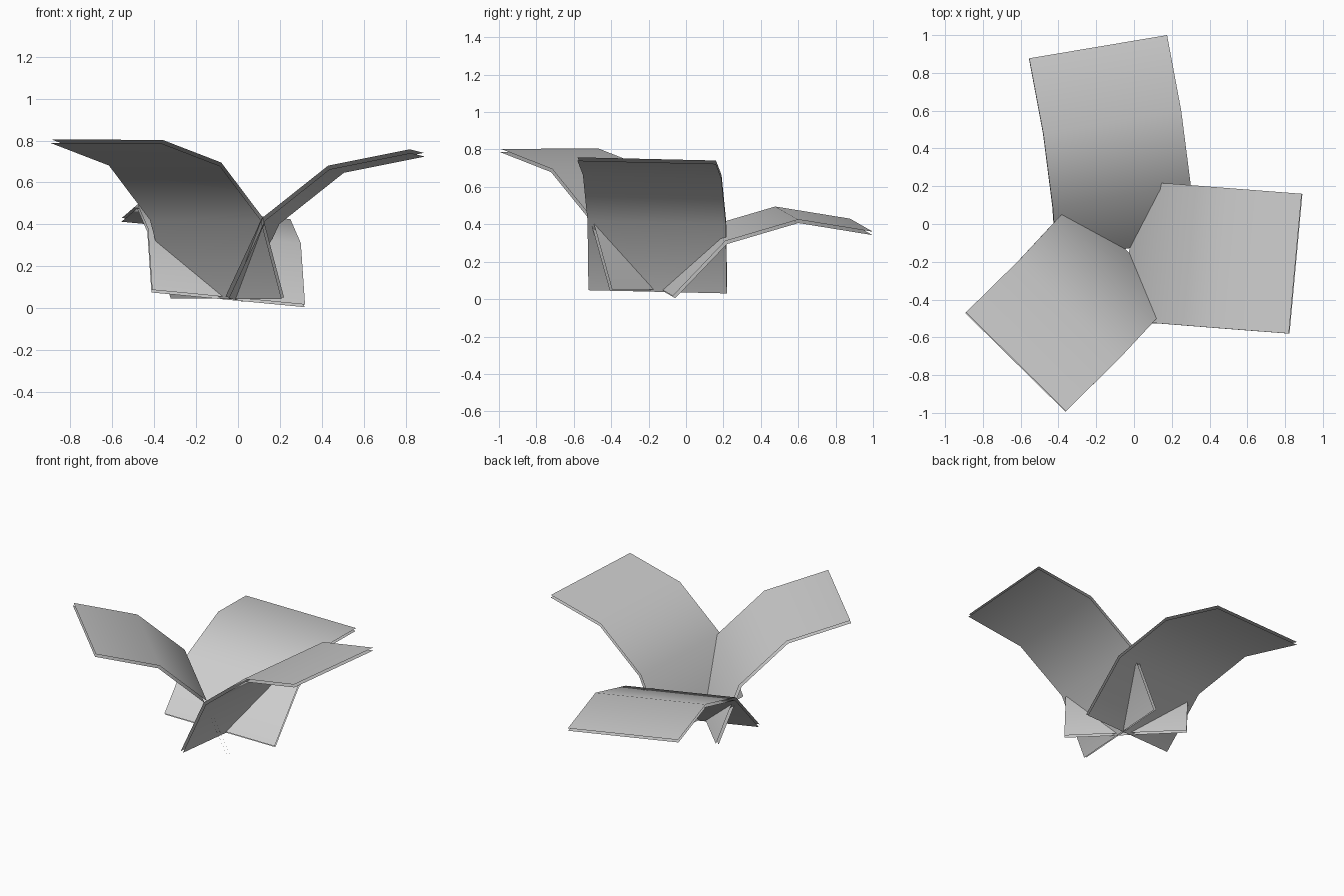
import bpy
from mathutils import Vector

cube = bpy.data.objects.get("Cube")
if cube:
    bpy.data.objects.remove(cube)

# One plain grey for every sheet
grey = bpy.data.materials.new("light_grey")
grey.use_nodes = True
colour = (0.6, 0.6, 0.6, 1)
grey.diffuse_color = colour
grey.node_tree.nodes["Principled BSDF"].inputs["Base Color"].default_value = colour


def bent_panel(name, edge, across):
    """Sweep a folded edge path sideways, then double it into two open layers."""
    across = Vector(across)
    verts = [p for e in edge for p in (Vector(e), Vector(e) + across)]
    faces = [(2 * i, 2 * i + 2, 2 * i + 3, 2 * i + 1) for i in range(len(edge) - 1)]
    mesh = bpy.data.meshes.new(name)
    mesh.from_pydata(verts, [], faces)
    mesh.update()
    if sum(p.normal.z for p in mesh.polygons) < 0:
        mesh.flip_normals()
    mesh.shade_smooth()
    mesh.materials.append(grey)
    panel = bpy.data.objects.new(name, mesh)
    bpy.context.collection.objects.link(panel)
    layers = panel.modifiers.new("two_layers", 'SOLIDIFY')
    layers.thickness = 0.018
    layers.offset = -1
    layers.use_rim = False
    layers.use_even_offset = True


# Each path runs from the lower edge, over two folds, to the outer tip
bent_panel("left_panel",
           [(-0.06, -0.52, 0.055), (0.115, -0.525, 0.43), (0.43, -0.55, 0.68), (0.82, -0.58, 0.758)],
           (0.068, 0.74, -0.017))
bent_panel("front_right_panel",
           [(0.22, -0.395, 0.05), (0.12, -0.5, 0.43), (-0.08, -0.715, 0.695), (-0.36, -0.99, 0.803)],
           (-0.53, 0.522, 0.002))
bent_panel("back_panel",
           [(0.32, -0.07, 0.017), (0.3, 0.21, 0.31), (0.25, 0.6, 0.425), (0.175, 1.0, 0.36)],
           (-0.73, -0.123, 0.07))
